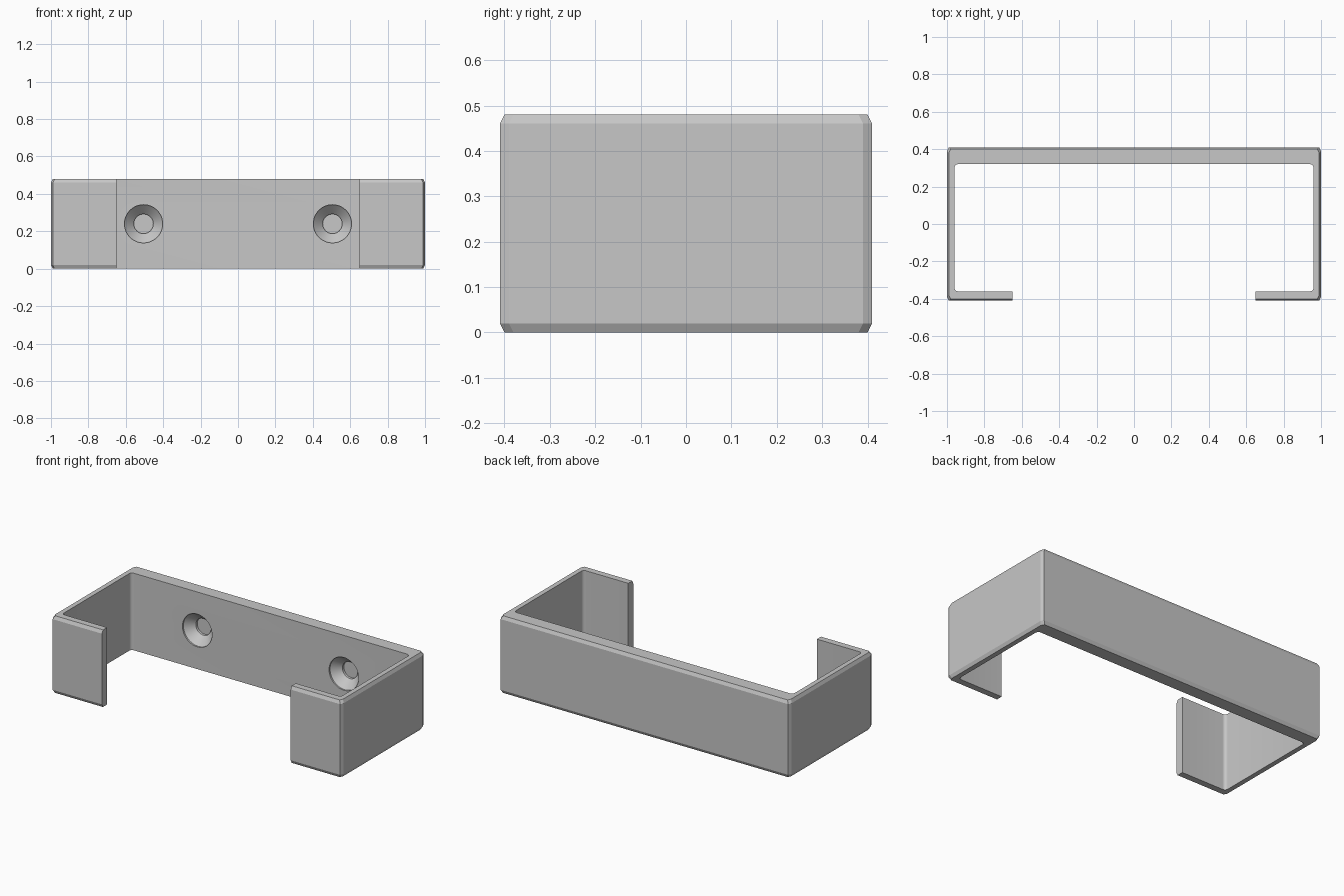
import bpy, bmesh, math
from mathutils import Matrix

cube = bpy.data.objects.get("Cube")
if cube:
    bpy.data.objects.remove(cube, do_unlink=True)

HEIGHT = 0.48
HALF_X, HALF_Y = 1.0, 0.41
CHAMFER, RUN = 0.01, 0.02

grey = bpy.data.materials.new("plain grey")
grey.use_nodes = True
colour = (0.57, 0.57, 0.57, 1)
grey.diffuse_color = colour
next(n for n in grey.node_tree.nodes
     if n.type == "BSDF_PRINCIPLED").inputs["Base Color"].default_value = colour


def loft(name, rings):
    """Closed solid through a stack of equal-length point rings."""
    bm = bmesh.new()
    loops = [[bm.verts.new(p) for p in ring] for ring in rings]
    for a, b in zip(loops, loops[1:]):
        for i in range(len(a)):
            j = (i + 1) % len(a)
            bm.faces.new((a[i], a[j], b[j], b[i]))
    bm.faces.new(loops[0][::-1])
    bm.faces.new(loops[-1])
    bmesh.ops.recalc_face_normals(bm, faces=bm.faces)
    mesh = bpy.data.meshes.new(name)
    bm.to_mesh(mesh)
    bm.free()
    obj = bpy.data.objects.new(name, mesh)
    bpy.context.collection.objects.link(obj)
    mesh.materials.append(grey)
    return obj


def chamfered_ring(inset, z):
    """Rectangle with cut corners, counter-clockwise."""
    x, y = HALF_X - inset, HALF_Y - inset
    cx, cy = x - CHAMFER, y - RUN
    return [(x, -cy, z), (x, cy, z), (cx, y, z), (-cx, y, z),
            (-x, cy, z), (-x, -cy, z), (-cx, -y, z), (cx, -y, z)]


def rounded_ring(x, y0, y1, r, z, steps=6):
    """Rectangle with rounded corners."""
    centres = [(x - r, y1 - r), (r - x, y1 - r), (r - x, y0 + r), (x - r, y0 + r)]
    ring = []
    for quarter, (cx, cy) in enumerate(centres):
        for s in range(steps + 1):
            a = (quarter + s / steps) * math.pi / 2
            ring.append((cx + r * math.cos(a), cy + r * math.sin(a), z))
    return ring


def circle(x, y, z, r, count=48):
    return [(x + r * math.cos(i * math.tau / count), y,
             z + r * math.sin(i * math.tau / count)) for i in range(count)]


# Outer block with chamfered edges
bracket = loft("bracket", [chamfered_ring(CHAMFER, 0), chamfered_ring(0, RUN),
                           chamfered_ring(0, HEIGHT - RUN),
                           chamfered_ring(CHAMFER, HEIGHT)])

# Inner opening, front gap between the lips, and blind countersunk screw holes
low, high = -0.1, HEIGHT + 0.1
cutters = [loft("inner_opening", [rounded_ring(0.96, -0.36, 0.32, 0.02, z)
                                  for z in (low, high)])]
cutters.append(loft("front_gap", [[(-0.65, -0.6, z), (0.65, -0.6, z),
                                   (0.65, -0.2, z), (-0.65, -0.2, z)]
                                  for z in (low, high)]))
hole_profile = [(0.2, 0.102), (0.33, 0.102), (0.38, 0.052), (0.395, 0.052)]
for side, x in (("left", 0.505), ("right", -0.505)):
    cutters.append(loft(side + "_screw_hole",
                        [circle(x, y, HEIGHT / 2, r) for y, r in hole_profile]))

bpy.ops.object.select_all(action="DESELECT")
bracket.select_set(True)
bpy.context.view_layer.objects.active = bracket
for cutter in cutters:
    cutter.hide_render = True
    mod = bracket.modifiers.new(cutter.name, "BOOLEAN")
    mod.operation = "DIFFERENCE"
    mod.solver = "EXACT"
    mod.object = cutter
    bpy.ops.object.modifier_apply(modifier=mod.name)
for cutter in cutters:
    bpy.data.objects.remove(cutter, do_unlink=True)

bpy.ops.object.shade_smooth_by_angle(angle=math.radians(20))
